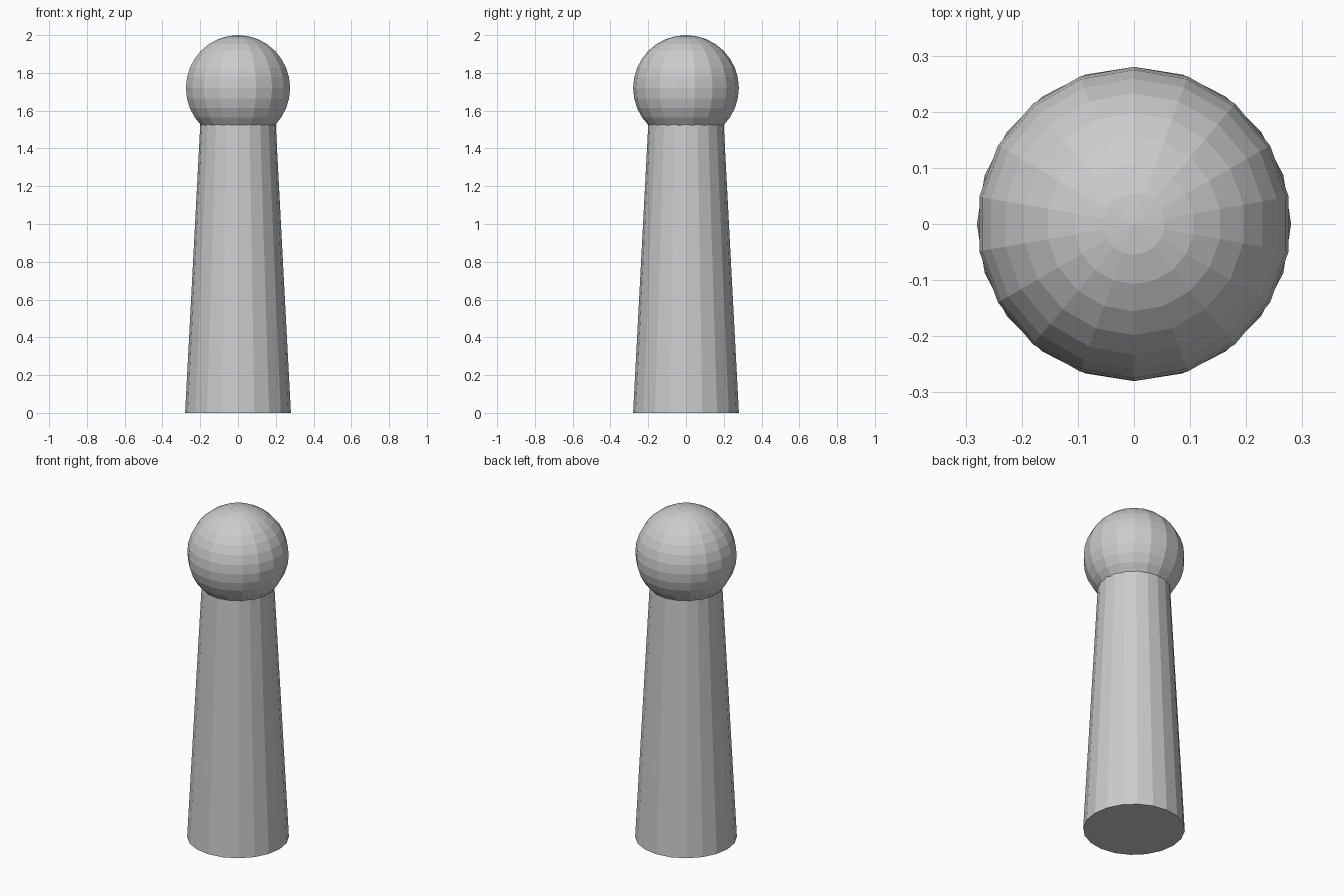
import bpy
import bmesh

cube = bpy.data.objects.get("Cube")
if cube:
    bpy.data.objects.remove(cube, do_unlink=True)

GREY = (0.6, 0.6, 0.6, 1.0)
BASE_RADIUS = 0.28
NECK_RADIUS = 0.196
SHAFT_HEIGHT = 1.6
HEAD_CENTRE = 1.72

grey = bpy.data.materials.new("plain_grey")
grey.use_nodes = True
grey.diffuse_color = GREY
grey.node_tree.nodes["Principled BSDF"].inputs["Base Color"].default_value = GREY


def add_part(name, bm, z):
    """Turn a bmesh into a flat-shaded grey object at height z."""
    mesh = bpy.data.meshes.new(name)
    bm.to_mesh(mesh)
    bm.free()
    mesh.materials.append(grey)
    part = bpy.data.objects.new(name, mesh)
    part.location.z = z
    bpy.context.collection.objects.link(part)


# Tapered shaft, its top hidden inside the head
bm = bmesh.new()
bmesh.ops.create_cone(bm, cap_ends=True, segments=20, radius1=BASE_RADIUS,
                      radius2=NECK_RADIUS, depth=SHAFT_HEIGHT)
add_part("tapered_shaft", bm, SHAFT_HEIGHT / 2)

# Faceted ball head
bm = bmesh.new()
bmesh.ops.create_uvsphere(bm, u_segments=18, v_segments=16, radius=BASE_RADIUS)
add_part("ball_head", bm, HEAD_CENTRE)
